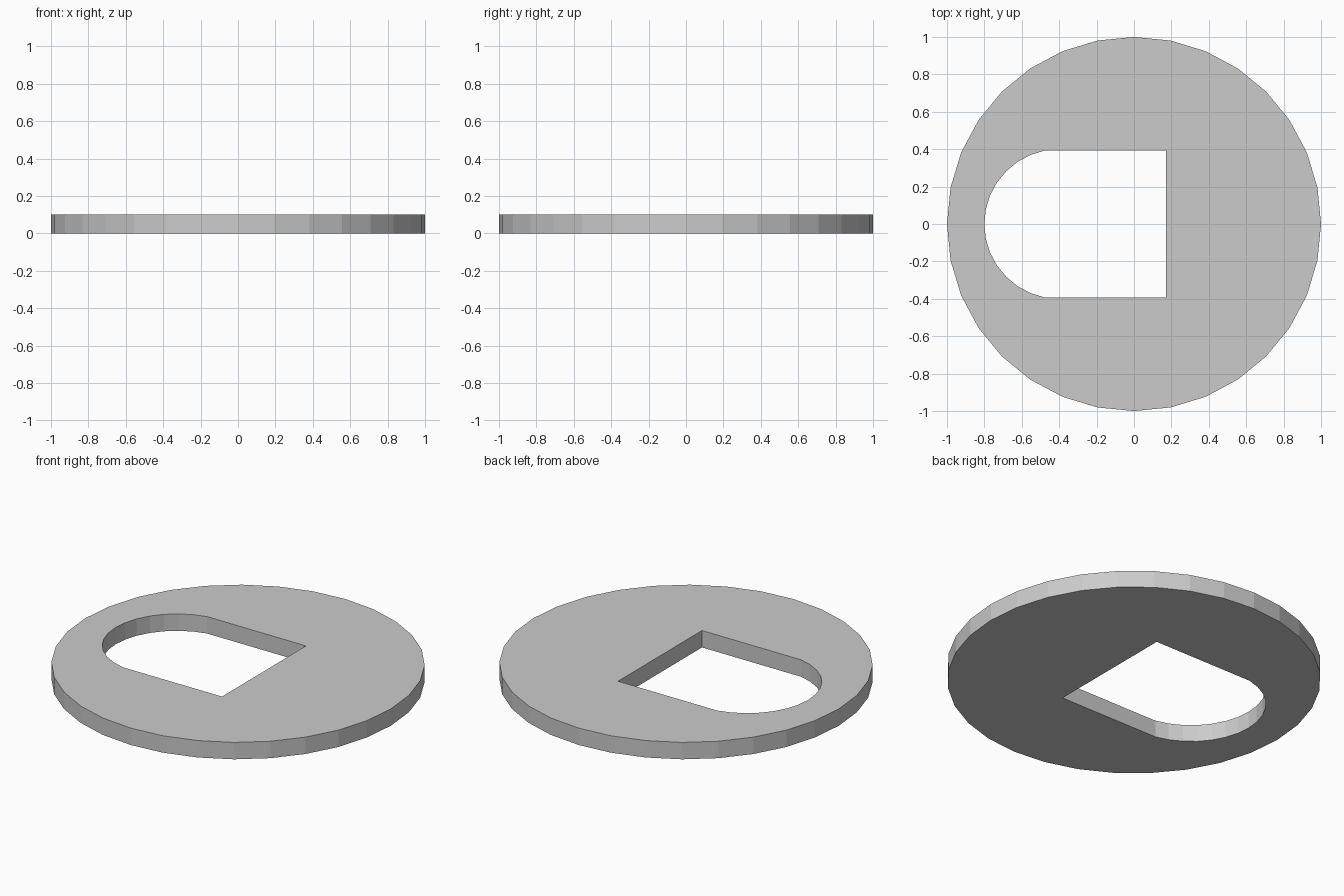
import bpy, bmesh
from math import cos, sin, radians

if "Cube" in bpy.data.objects:
    bpy.data.objects.remove(bpy.data.objects["Cube"])

THICK = 0.10


def prism(name, points, z0, z1):
    """Extrude a flat outline between two heights."""
    bm = bmesh.new()
    face = bm.faces.new([bm.verts.new((x, y, z0)) for x, y in points])
    top = bmesh.ops.extrude_face_region(bm, geom=[face])["geom"]
    verts = [g for g in top if isinstance(g, bmesh.types.BMVert)]
    bmesh.ops.translate(bm, verts=verts, vec=(0, 0, z1 - z0))
    bmesh.ops.recalc_face_normals(bm, faces=bm.faces)
    mesh = bpy.data.meshes.new(name)
    bm.to_mesh(mesh)
    bm.free()
    obj = bpy.data.objects.new(name, mesh)
    bpy.context.collection.objects.link(obj)
    return obj


def arc(cx, radius, first, last):
    """Points of a 32-sided circle between two step numbers."""
    step = radians(360 / 32)
    return [(cx + radius * cos(i * step), radius * sin(i * step))
            for i in range(first, last + 1)]


# Round plate
plate = prism("plate", arc(0, 1, 0, 31), 0, THICK)

# D-shaped opening: half-round on the left, square on the right
half_round = arc(-0.4, 0.4, 9, 23)
y = half_round[0][1]
cutter = prism("opening_cutter", half_round + [(0.17, -y), (0.17, y)],
               -0.1, THICK + 0.1)

# Cut the opening through the plate
cut = plate.modifiers.new("opening", "BOOLEAN")
cut.operation = "DIFFERENCE"
cut.solver = "EXACT"
cut.object = cutter
bpy.context.view_layer.objects.active = plate
bpy.ops.object.modifier_apply(modifier=cut.name)
bpy.data.objects.remove(cutter)
